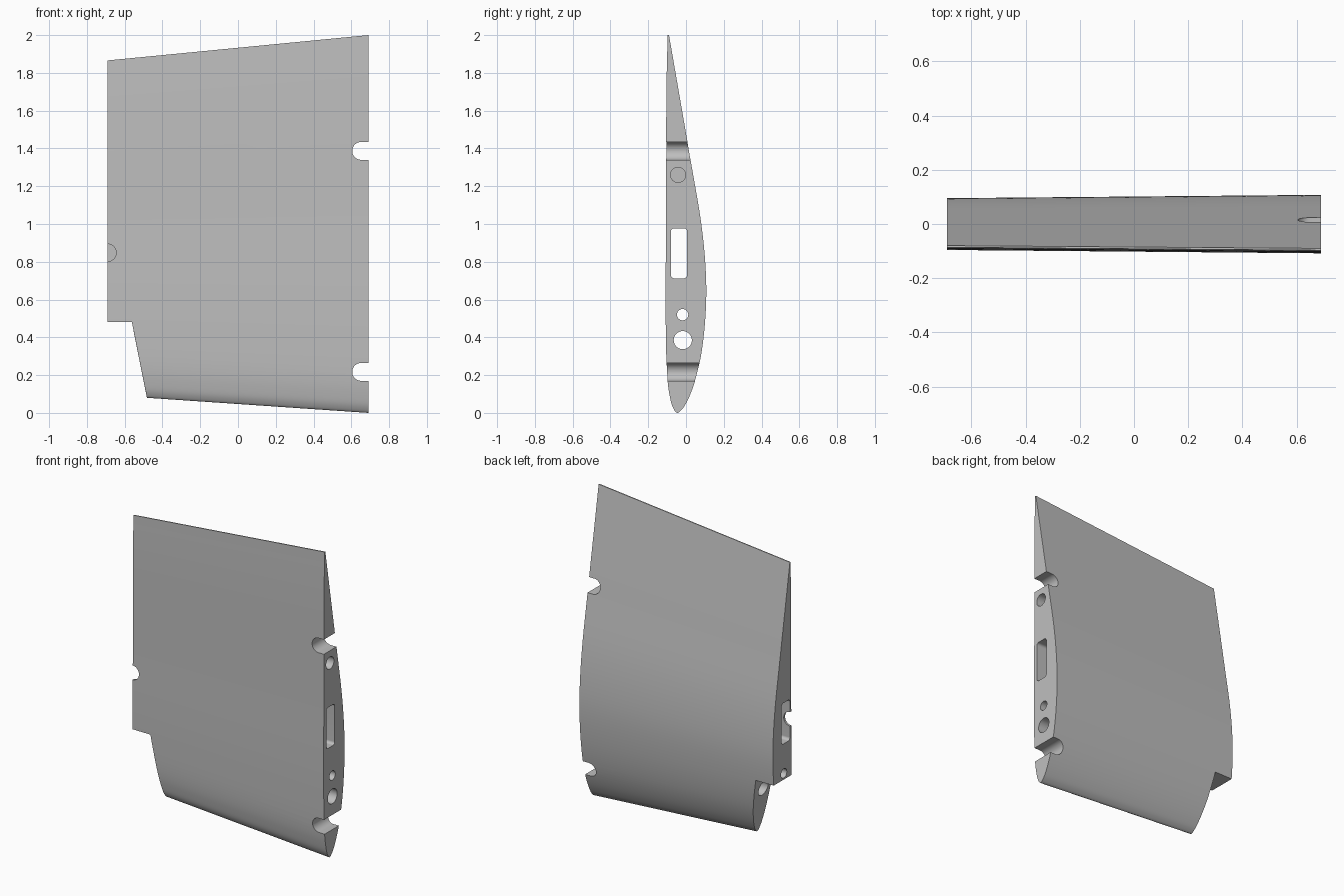
import bpy, bmesh, math
from mathutils import Vector

cube = bpy.data.objects.get("Cube")
if cube:
    bpy.data.objects.remove(cube)

grey = bpy.data.materials.new("plain grey")
grey.use_nodes = True
grey.diffuse_color = (0.52, 0.52, 0.52, 1)
grey.node_tree.nodes["Principled BSDF"].inputs["Base Color"].default_value = grey.diffuse_color

HALF = 0.69      # half of the span
TAPER = 0.886    # tip chord relative to root chord


def loft(name, ring_a, ring_b):
    """Closed solid between two matching outlines."""
    bm = bmesh.new()
    a = [bm.verts.new(p) for p in ring_a]
    b = [bm.verts.new(p) for p in ring_b]
    n = len(a)
    for i in range(n):
        j = (i + 1) % n
        bm.faces.new((a[i], a[j], b[j], b[i]))
    bm.faces.new(a)
    bm.faces.new(b[::-1])
    bmesh.ops.recalc_face_normals(bm, faces=bm.faces)
    mesh = bpy.data.meshes.new(name)
    bm.to_mesh(mesh)
    bm.free()
    obj = bpy.data.objects.new(name, mesh)
    bpy.context.collection.objects.link(obj)
    mesh.materials.append(grey)
    return obj


def prism(name, pts, axis, lo, hi):
    """Extrude (u, z) points along x or y."""
    def place(p, d):
        return (d, p[0], p[1]) if axis == "x" else (p[0], d, p[1])
    obj = loft(name, [place(p, lo) for p in pts], [place(p, hi) for p in pts])
    obj.hide_render = True
    return obj


def rounded(u, z, w, h, r, steps=12):
    """Rounded rectangle outline; a circle when w = h = 2r."""
    pts = []
    for k, (su, sz) in enumerate([(1, 1), (-1, 1), (-1, -1), (1, -1)]):
        for i in range(steps + 1):
            t = math.pi / 2 * (k + i / steps)
            pts.append((u + su * (w / 2 - r) + r * math.cos(t),
                        z + sz * (h / 2 - r) + r * math.sin(t)))
    return [p for i, p in enumerate(pts)
            if math.dist(p, pts[i - 1]) > 1e-5]


def circle(u, z, r):
    return rounded(u, z, 2 * r, 2 * r, r)


def spline(pts, steps=6):
    """Smooth curve through the points."""
    ext = [pts[0]] + pts + [pts[-1]]
    out = []
    for p0, p1, p2, p3 in zip(ext, ext[1:], ext[2:], ext[3:]):
        p0, p1, p2, p3 = map(Vector, (p0, p1, p2, p3))
        d1, d2, d3 = [max((q - p).length, 1e-6) ** 0.5
                      for p, q in ((p0, p1), (p1, p2), (p2, p3))]
        m1 = (p2 - p1) / d2
        m2 = m1.copy()
        if d1 > 0.002:
            m1 = (p1 - p0) / d1 - (p2 - p0) / (d1 + d2) + (p2 - p1) / d2
        if d3 > 0.002:
            m2 = (p2 - p1) / d2 - (p3 - p1) / (d2 + d3) + (p3 - p2) / d3
        for i in range(steps):
            t = i / steps
            out.append(p1 * (2*t**3 - 3*t**2 + 1) + m1 * d2 * (t**3 - 2*t**2 + t)
                       + p2 * (3*t**2 - 2*t**3) + m2 * d2 * (t**3 - t**2))
    return out + [Vector(pts[-1])]


# Root section outline (y, z): up the back, then down the front
outline = spline([
    (-0.09, 2), (-0.038, 1.7), (0.024, 1.34), (0.081, 1.0), (0.103, 0.78),
    (0.107, 0.6), (0.093, 0.4), (0.069, 0.25), (0.042, 0.15), (0.01, 0.07),
    (-0.02, 0.02), (-0.047, 0), (-0.07, 0.03), (-0.088, 0.1), (-0.1, 0.2),
    (-0.107, 0.45), (-0.108, 0.7), (-0.105, 1.0), (-0.105, 1.43),
    (-0.103, 1.75), (-0.097, 2)])


def root(pts):
    return [(HALF, p.x, p.y) for p in pts]


def tip(pts):
    return [(-HALF, p.x * TAPER, 0.094 + p.y * TAPER) for p in pts]


def inset(pts, d):
    out = []
    for p, a, b in zip(pts[1:-1], pts, pts[2:]):
        t = (b - a).normalized()
        out.append(p + Vector((t.y, -t.x)) * d)
    return out


# Main panel and the slightly recessed flange at its cut tip corner
panel = loft("wing_panel", root(outline), tip(outline))
nose = inset([p for p in outline if p.y < 0.8], 0.012)
if min(p.y for p in nose) < 0:      # keep the offset inward
    nose = inset([p for p in outline if p.y < 0.8], -0.012)
flange = loft("tip_flange", root(nose), tip(nose))

corner = prism("corner_cutter", [(-1, -0.1), (-0.446, -0.1), (-0.562, 0.48), (-1, 0.48)],
               "y", -0.5, 0.5)
band = prism("flange_band", [(-0.492, -0.1), (-0.42, -0.1), (-0.54, 0.49), (-0.607, 0.49)],
             "y", -0.5, 0.5)

# Spanwise holes, hinge notches and the cable notch
cutters = [
    prism("spar_slot_cutter", rounded(-0.037, 0.845, 0.087, 0.265, 0.018), "x", -1, 1),
    prism("small_bore_cutter", circle(-0.018, 0.52, 0.03), "x", -1, 1),
    prism("large_bore_cutter", circle(-0.017, 0.385, 0.048), "x", -1, 1),
    prism("pin_hole_cutter", circle(-0.042, 1.26, 0.04), "x", 0.5, 1),
    prism("cable_notch_cutter", rounded(-0.745, 0.848, 0.2, 0.092, 0.045), "y", -0.5, -0.04),
]
for z, label in ((0.217, "lower"), (1.387, "upper")):
    cutters.append(prism(label + "_notch_cutter", rounded(0.705, z, 0.2, 0.095, 0.047),
                         "y", -0.5, 0.5))


def carve(obj, jobs):
    bpy.ops.object.select_all(action="DESELECT")
    bpy.context.view_layer.objects.active = obj
    obj.select_set(True)
    for cutter, op in jobs:
        mod = obj.modifiers.new(cutter.name, "BOOLEAN")
        mod.operation = op
        mod.solver = "EXACT"
        mod.object = cutter
        bpy.ops.object.modifier_apply(modifier=mod.name)
    bpy.ops.object.shade_smooth_by_angle(angle=math.radians(30))


carve(panel, [(c, "DIFFERENCE") for c in [corner] + cutters])
carve(flange, [(band, "INTERSECT")] + [(c, "DIFFERENCE") for c in cutters[:3]])

for helper in cutters + [corner, band]:
    bpy.data.objects.remove(helper)
